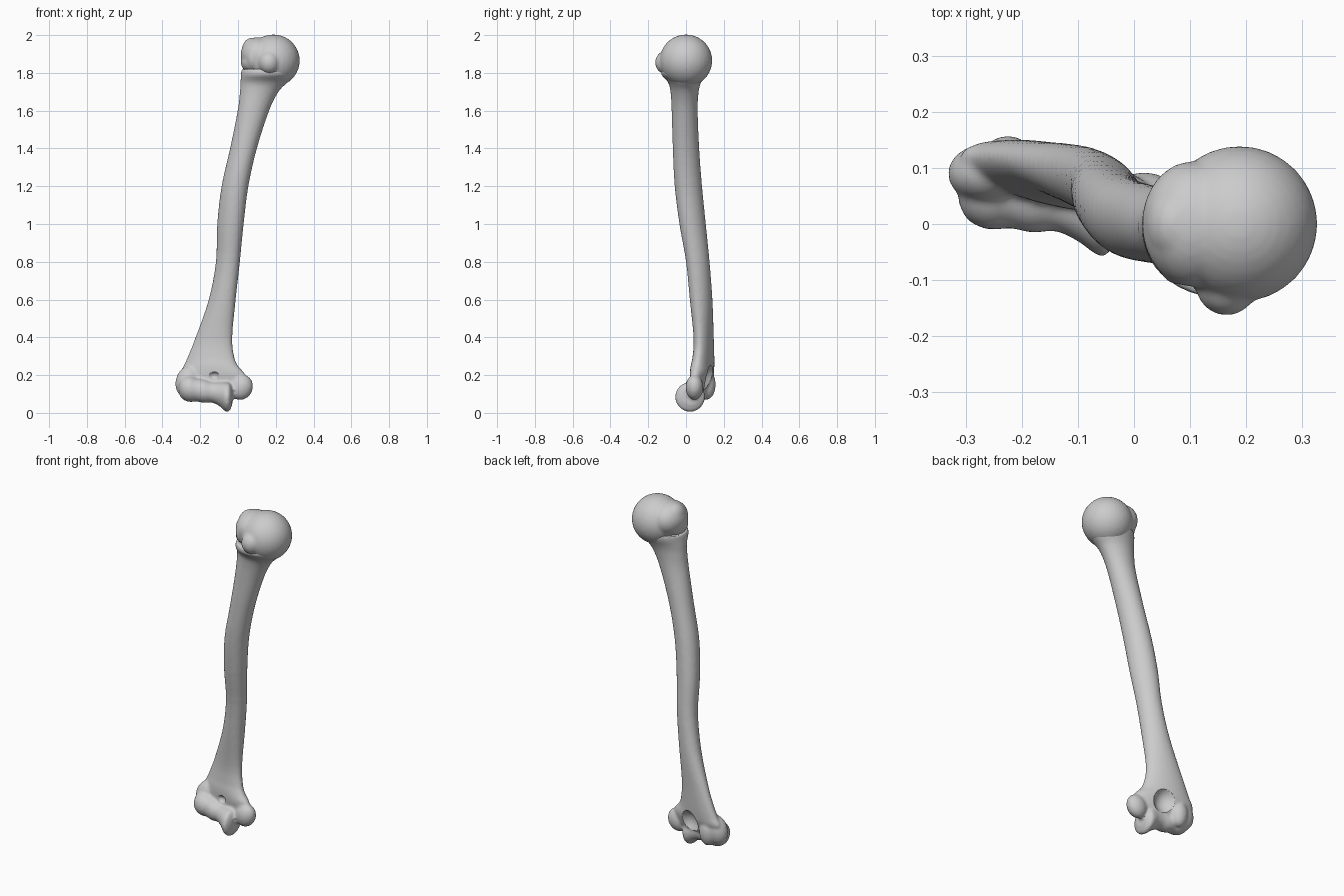
import bpy, bmesh, math
from mathutils import Vector, Matrix

if "Cube" in bpy.data.objects:
    bpy.data.objects.remove(bpy.data.objects["Cube"])


def loft(bm, rings):
    """Skin a list of equally long point rings and cap both ends."""
    vs = [[bm.verts.new(p) for p in r] for r in rings]
    n = len(vs[0])
    for a, b in zip(vs, vs[1:]):
        for i in range(n):
            j = (i + 1) % n
            bm.faces.new((a[i], a[j], b[j], b[i]))
    bm.faces.new(vs[0][::-1])
    bm.faces.new(vs[-1])


def smooth_rows(rows, steps=4):
    """Catmull-Rom interpolation between section rows."""
    out = []
    for i in range(len(rows) - 1):
        p = [rows[max(i - 1, 0)], rows[i], rows[i + 1], rows[min(i + 2, len(rows) - 1)]]
        for s in range(steps):
            t = s / steps
            out.append([b + 0.5 * t * (c - a + t * (2*a - 5*b + 4*c - d + t * (3*(b - c) + d - a)))
                        for a, b, c, d in zip(*p)])
    return out + [rows[-1]]


def shaft_ring(z, x0, x1, y0, y1, shear, n=32):
    """Sheared ellipse that fills the given x and y limits."""
    cx, cy, rx, ry = (x0 + x1) / 2, (y0 + y1) / 2, (x1 - x0) / 2, (y1 - y0) / 2
    ry = math.sqrt(max(ry * ry - (shear * rx) ** 2, 1e-4))
    ring = []
    for i in range(n):
        a = 2 * math.pi * i / n
        dx = rx * math.cos(a)
        ring.append((cx + dx, cy + ry * math.sin(a) + shear * dx, z))
    return ring


def condyle_ring(x, y, z, r, n=28):
    return [(x, y + r * math.cos(2 * math.pi * i / n), z + r * math.sin(2 * math.pi * i / n))
            for i in range(n)]


def blob(bm, c, r, tilt=(0, 0, 0)):
    m = Matrix.LocRotScale(Vector(c), None, None)
    for k, ax in zip(tilt, 'XYZ'):
        m = m @ Matrix.Rotation(math.radians(k), 4, ax)
    bmesh.ops.create_uvsphere(bm, u_segments=32, v_segments=18, radius=1,
                              matrix=m @ Matrix.Diagonal((*r, 1)))


def make(name, bm):
    bmesh.ops.recalc_face_normals(bm, faces=bm.faces)
    me = bpy.data.meshes.new(name)
    bm.to_mesh(me)
    bm.free()
    ob = bpy.data.objects.new(name, me)
    bpy.context.collection.objects.link(ob)
    return ob


def finish(ob, cutter=None):
    """Fuse the overlapping volumes, carve, relax and shade."""
    m = ob.modifiers.new("fuse", 'REMESH')
    m.mode, m.voxel_size = 'VOXEL', 0.008
    if cutter:
        b = ob.modifiers.new("carve", 'BOOLEAN')
        b.operation, b.solver, b.object = 'DIFFERENCE', 'EXACT', cutter
    s = ob.modifiers.new("relax", 'SMOOTH')
    s.factor, s.iterations = 0.5, 5
    bpy.ops.object.select_all(action='DESELECT')
    bpy.context.view_layer.objects.active = ob
    ob.select_set(True)
    for m in list(ob.modifiers):
        bpy.ops.object.modifier_apply(modifier=m.name)
    if cutter:
        bpy.data.objects.remove(cutter)
    bpy.ops.object.shade_smooth_by_angle(angle=math.radians(40))


# Shaft: z, x limits, y limits, shear
sections = [
    (0.13, -0.27, 0.03, 0.03, 0.11, -0.15),
    (0.20, -0.31, 0.04, 0.02, 0.145, -0.20),
    (0.25, -0.287, 0.00, 0.025, 0.15, -0.22),
    (0.30, -0.265, -0.02, 0.035, 0.15, -0.22),
    (0.40, -0.225, -0.03, 0.04, 0.147, -0.22),
    (0.60, -0.155, -0.012, 0.02, 0.14, -0.22),
    (0.80, -0.117, 0.01, 0.00, 0.125, -0.20),
    (1.00, -0.110, 0.03, -0.035, 0.105, -0.20),
    (1.20, -0.087, 0.055, -0.06, 0.085, -0.15),
    (1.40, -0.042, 0.10, -0.07, 0.07, -0.10),
    (1.60, -0.002, 0.165, -0.076, 0.062, 0.0),
    (1.70, 0.010, 0.215, -0.082, 0.067, 0.0),
    (1.75, 0.013, 0.262, -0.095, 0.08, 0.0),
    (1.79, 0.015, 0.295, -0.13, 0.10, 0.0),
    (1.82, 0.018, 0.300, -0.13, 0.105, 0.0),
]
bm = bmesh.new()
loft(bm, [shaft_ring(*r) for r in smooth_rows(sections)])

# Elbow joint roller: x, y, z, radius
roller = [
    (-0.312, 0.065, 0.130, 0.030), (-0.295, 0.062, 0.130, 0.056),
    (-0.26, 0.060, 0.128, 0.070), (-0.22, 0.054, 0.122, 0.062),
    (-0.18, 0.046, 0.115, 0.062), (-0.14, 0.042, 0.110, 0.055),
    (-0.10, 0.032, 0.100, 0.063), (-0.065, 0.022, 0.085, 0.078),
    (-0.045, 0.022, 0.085, 0.074), (-0.03, 0.026, 0.090, 0.045),
]
loft(bm, [condyle_ring(*r) for r in smooth_rows(roller)])
# Side knobs above the joint and the rear pillar
blob(bm, (-0.265, 0.090, 0.165), (0.065, 0.052, 0.085), (0, 15, 0))
blob(bm, (-0.225, 0.110, 0.150), (0.050, 0.047, 0.080))
blob(bm, (0.018, 0.045, 0.135), (0.060, 0.047, 0.068), (0, 25, 0))
shaft = make("shaft_and_elbow_end", bm)

# Hollows at the back and front of the elbow end
bm = bmesh.new()
blob(bm, (-0.105, 0.155, 0.175), (0.070, 0.078, 0.080))
blob(bm, (-0.13, 0.005, 0.195), (0.035, 0.042, 0.028))
cut = make("hollow_cutter", bm)
cut.hide_render = True
finish(shaft, cut)

# Shoulder end: ball head with its two bumps
bm = bmesh.new()
blob(bm, (0.188, 0.0, 1.865), (0.139, 0.139, 0.138))
blob(bm, (0.105, 0.000, 1.895), (0.091, 0.112, 0.094))
blob(bm, (0.075, 0.000, 1.920), (0.055, 0.070, 0.066))
blob(bm, (0.085, -0.010, 1.855), (0.070, 0.088, 0.060))
blob(bm, (0.165, -0.105, 1.855), (0.056, 0.058, 0.062))
blob(bm, (0.080, -0.070, 1.880), (0.036, 0.038, 0.060))
finish(make("shoulder_head", bm))
